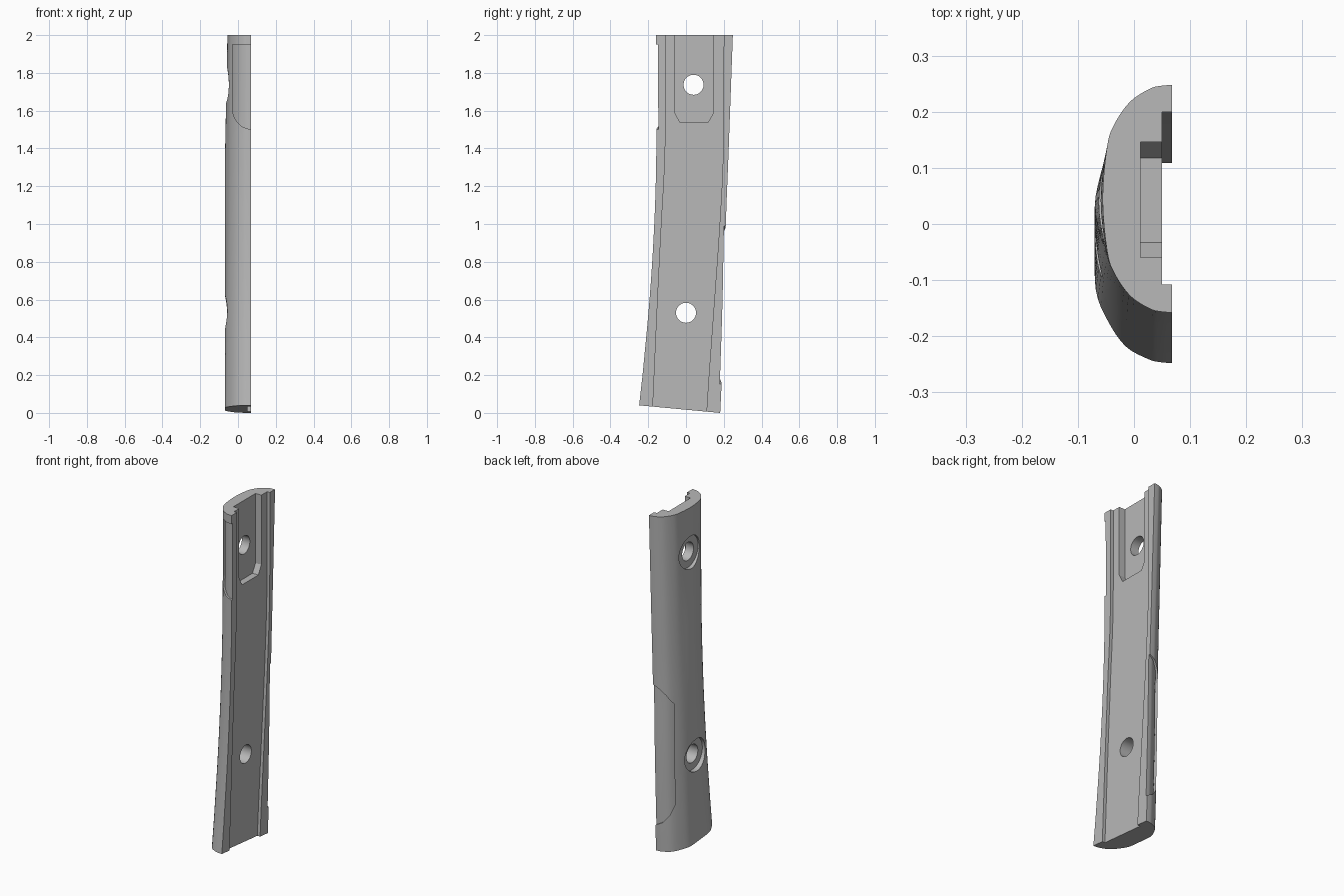
import bpy, bmesh, math
from mathutils import Vector, Matrix

if "Cube" in bpy.data.objects:
    bpy.data.objects.remove(bpy.data.objects["Cube"], do_unlink=True)

FACE = 0.068  # x of the flat mounting side

# z, front edge, back edge, channel front wall, channel back wall
STATIONS = [
    (2.0, -.158, .248, -.108, .200),
    (1.4, -.157, .226, -.110, .197),
    (1.0, -.168, .211, -.130, .178),
    (0.6, -.193, .203, -.150, .150),
    (0.2, -.230, .190, -.168, .121),
    (0.0, -.248, .181, -.177, .108),
]
# inset from edge, height above the flat side
TOP_HALF = [(0, 0), (.0018, .02), (.007, .04), (.03, .075), (.07, .103), (.11, .116)]
LOW_HALF = [(0, 0), (.0018, .021), (.007, .042), (.03, .083), (.076, .115), (.13, .136)]


def smooth_path(points, steps):
    """Sample a smooth curve through points of any dimension."""
    pts = [Vector(p) for p in points]
    pts = [pts[0] * 2 - pts[1]] + pts + [pts[-1] * 2 - pts[-2]]
    out = []
    for a, b, c, d in zip(pts, pts[1:], pts[2:], pts[3:]):
        for i in range(steps):
            t = i / steps
            out.append((b * 2 + (c - a) * t + (a * 2 - b * 5 + c * 4 - d) * t * t
                        + (b * 3 - a - c * 3 + d) * t ** 3) / 2)
    return out + [pts[-2]]


def finish(bm, name):
    bmesh.ops.recalc_face_normals(bm, faces=bm.faces)
    mesh = bpy.data.meshes.new(name)
    bm.to_mesh(mesh)
    bm.free()
    obj = bpy.data.objects.new(name, mesh)
    bpy.context.collection.objects.link(obj)
    return obj


def section(z, front, back, inset, flat_x):
    """Domed cross-section, rounder at the top and flatter on the crown lower down."""
    f = (2 - z) / 2
    crown = .124 + .014 * min(1, (2 - z) / .7)
    half = [Vector(a).lerp(Vector(b), f) for a, b in zip(TOP_HALF, LOW_HALF)]
    pts = [(front + t, h) for t, h in half] + [((front + back) / 2, crown)]
    pts += [(back - t, h) for t, h in reversed(half)]
    ring = [(FACE - min(h, crown) + inset, min(max(y, front + inset), back - inset)
             if inset == 0 else y + inset * max(-1, min(1, ((front + back) / 2 - y) / .1)))
            for y, h in smooth_path(pts, 4)]
    if flat_x > FACE:
        ring = [(flat_x, ring[0][1])] + ring + [(flat_x, ring[-1][1])]
    return ring


def loft(name, inset=0, flat_x=FACE):
    bm = bmesh.new()
    rings = []
    for z, front, back, _, _ in smooth_path([Vector(s) for s in STATIONS], 6):
        lean = max(0, 1 - z / .2)  # the lower end is cut at a slant
        rings.append([bm.verts.new((x, y, z + lean * (.04 - (y + .248) * .0932)))
                      for x, y in section(z, front, back, inset, flat_x)])
    for a, b in zip(rings, rings[1:]):
        for i in range(len(a)):
            j = (i + 1) % len(a)
            bm.faces.new((a[i], a[j], b[j], b[i]))
    bm.faces.new(rings[0])
    bm.faces.new(rings[-1])
    return finish(bm, name)


def prism(name, outline, axis, start, end):
    """Extrude a 2D outline (y,z along x, or x,z along y)."""
    bm = bmesh.new()
    place = (lambda p, s: (s, p[0], p[1])) if axis == "x" else (lambda p, s: (p[0], s, p[1]))
    a, b = [[bm.verts.new(place(p, s)) for p in outline] for s in (start, end)]
    bm.faces.new(a)
    bm.faces.new(b)
    for i in range(len(a)):
        j = (i + 1) % len(a)
        bm.faces.new((a[i], a[j], b[j], b[i]))
    return finish(bm, name)


def disc(y, z, radius):
    return [(y + radius * math.cos(math.tau * i / 48), z + radius * math.sin(math.tau * i / 48))
            for i in range(48)]


def cut(target, cutter):
    mod = target.modifiers.new("cut", "BOOLEAN")
    mod.operation = "DIFFERENCE"
    mod.solver = "EXACT"
    mod.object = cutter
    bpy.context.view_layer.update()
    bpy.context.view_layer.objects.active = target
    bpy.ops.object.modifier_apply(modifier=mod.name)
    bpy.data.objects.remove(cutter, do_unlink=True)


# Curved grip body
grip = loft("grip_panel")

# Long channel in the flat side
walls = smooth_path([Vector(s) for s in STATIONS], 4)
front_wall = [(w[3], w[0]) for w in walls]
back_wall = [(w[4], w[0]) for w in walls]
channel = ([(front_wall[0][0], 2.1)] + front_wall + [(front_wall[-1][0] - .005, -.1)]
           + [(back_wall[-1][0] - .007, -.1)] + back_wall[::-1] + [(back_wall[0][0], 2.1)])
cut(grip, prism("channel_cutter", channel, "x", .05, .1))

# Pocket at the top of the channel, with clipped lower corners
pocket = [(-.06, 2.1), (-.06, 1.59), (-.033, 1.54), (.118, 1.54), (.146, 1.59), (.146, 2.1)]
cut(grip, prism("pocket_cutter", pocket, "x", .012, .08))

# Screw holes with counterbores on the domed side
for y, z in ((.04, 1.737), (0, .53)):
    cut(grip, prism("hole_cutter", disc(y, z, .053), "x", -.2, .2))
    cut(grip, prism("counterbore_cutter", disc(y, z, .095), "x", -.2, -.04))

# Shallow thumb recesses that follow the surface on the front and back edges
front_recess = [(.1, 1.95), (-.03, 1.95), (-.03, 1.6), (-.022, 1.57), (-.005, 1.54),
                (.025, 1.513), (.068, 1.5), (.1, 1.498)]
back_recess = [(.1, .997), (.068, .99), (.03, .97), (0, .935), (-.03, .88),
               (-.03, .28), (-.01, .22), (.025, .175), (.068, .152), (.1, .15)]
for outline, y in ((front_recess, -.4), (back_recess, .4)):
    recess = prism("recess_cutter", outline, "y", y, 0)
    cut(recess, loft("recess_floor", .009, .2))
    cut(grip, recess)

# Plain grey finish
grey = bpy.data.materials.new("plain_grey")
grey.use_nodes = True
colour = (.48, .48, .48, 1)
grey.diffuse_color = colour
grey.node_tree.nodes["Principled BSDF"].inputs["Base Color"].default_value = colour
grip.data.materials.clear()
grip.data.materials.append(grey)

bpy.ops.object.select_all(action="DESELECT")
grip.select_set(True)
bpy.context.view_layer.objects.active = grip
bpy.ops.object.shade_smooth_by_angle(angle=math.radians(25))
